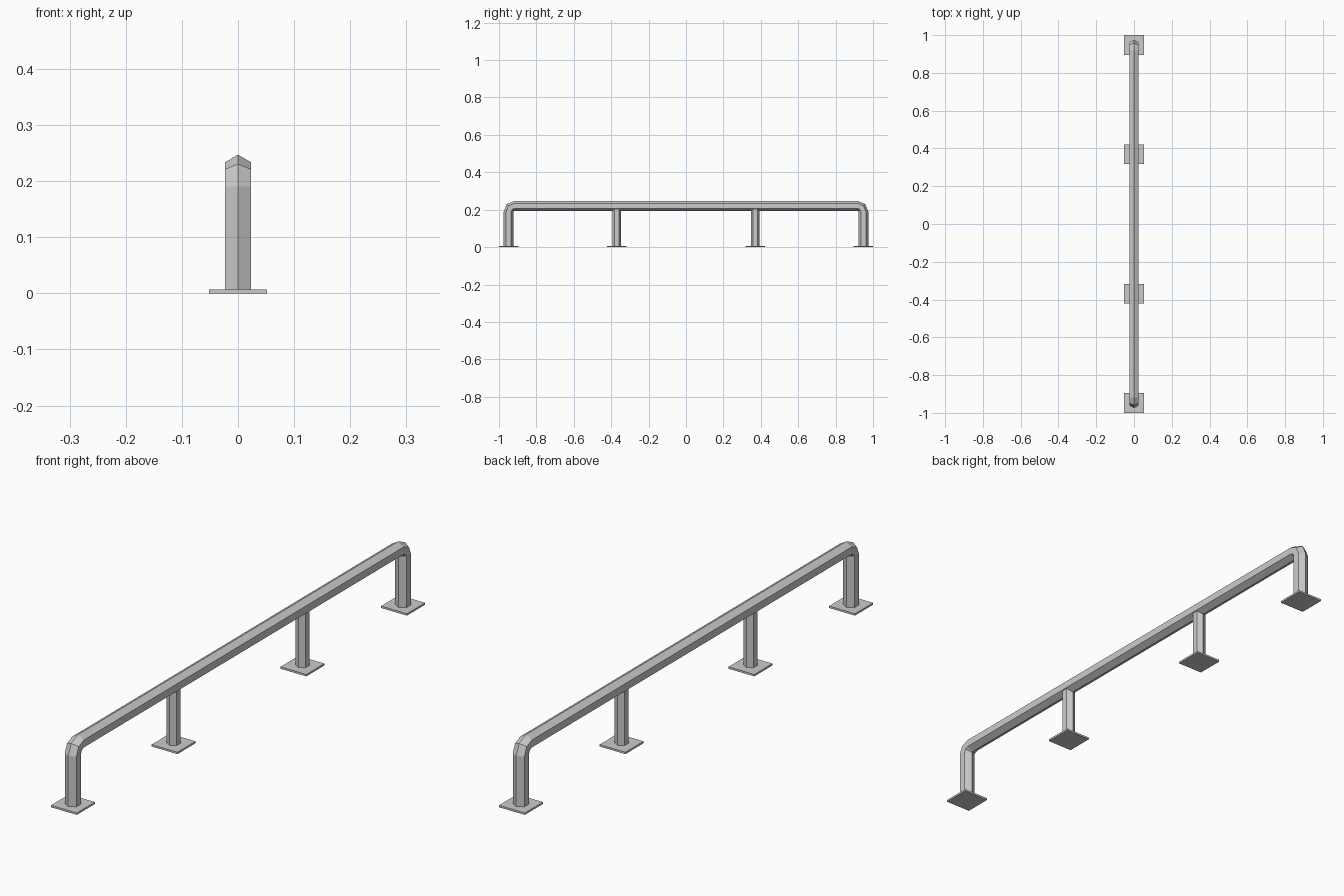
import bpy, bmesh
from math import sin, cos, pi
from mathutils import Vector

if "Cube" in bpy.data.objects:
    bpy.data.objects.remove(bpy.data.objects["Cube"])

END_Y, MID_Y = 0.948, 0.37      # post positions
RAIL_Z, R, BEND = 0.22, 0.027, 0.03
PLATE, PLATE_H = 0.104, 0.007


def new_object(name, bm):
    bmesh.ops.recalc_face_normals(bm, faces=bm.faces)
    me = bpy.data.meshes.new(name)
    bm.to_mesh(me)
    bm.free()
    ob = bpy.data.objects.new(name, me)
    bpy.context.collection.objects.link(ob)
    return ob


# Bent hexagonal rail, including both end legs: (y, z, outward angle in yz)
half = [(END_Y, PLATE_H, 0.0)]
for a in (0, pi / 4, pi / 2):
    half.append((END_Y - BEND + BEND * cos(a), RAIL_Z - BEND + BEND * sin(a), a))
path = half + [(-y, z, pi - a) for y, z, a in reversed(half)]

bm = bmesh.new()
rings = []
for y, z, a in path:
    out = Vector((0, cos(a), sin(a)))
    side = Vector((1, 0, 0))
    rings.append([bm.verts.new(Vector((0, y, z)) + R * (cos(k * pi / 3) * out + sin(k * pi / 3) * side))
                  for k in range(6)])
for r0, r1 in zip(rings, rings[1:]):
    for k in range(6):
        n = (k + 1) % 6
        bm.faces.new((r0[k], r0[n], r1[n], r1[k]))
bm.faces.new(rings[0])
bm.faces.new(rings[-1])
new_object("rail", bm)

# Middle support posts, points facing along the rail
for name, y in (("front_middle_post", -MID_Y), ("back_middle_post", MID_Y)):
    bm = bmesh.new()
    top = RAIL_Z - 0.012
    bmesh.ops.create_cone(bm, cap_ends=True, segments=6, radius1=0.023, radius2=0.023,
                          depth=top - PLATE_H)
    # one corner must face +y
    if min(abs(v.co.x) for v in bm.verts) > 0.001:
        for v in bm.verts:
            v.co.x, v.co.y = -v.co.y, v.co.x
    bmesh.ops.translate(bm, verts=bm.verts, vec=(0, y, (top + PLATE_H) / 2))
    new_object(name, bm)

# Square base plates
for i, y in enumerate((-END_Y, -MID_Y, MID_Y, END_Y)):
    bm = bmesh.new()
    bmesh.ops.create_cube(bm, size=1)
    bmesh.ops.scale(bm, verts=bm.verts, vec=(PLATE, PLATE, PLATE_H))
    bmesh.ops.translate(bm, verts=bm.verts, vec=(0, y, PLATE_H / 2))
    new_object(f"base_plate_{i + 1}", bm)
